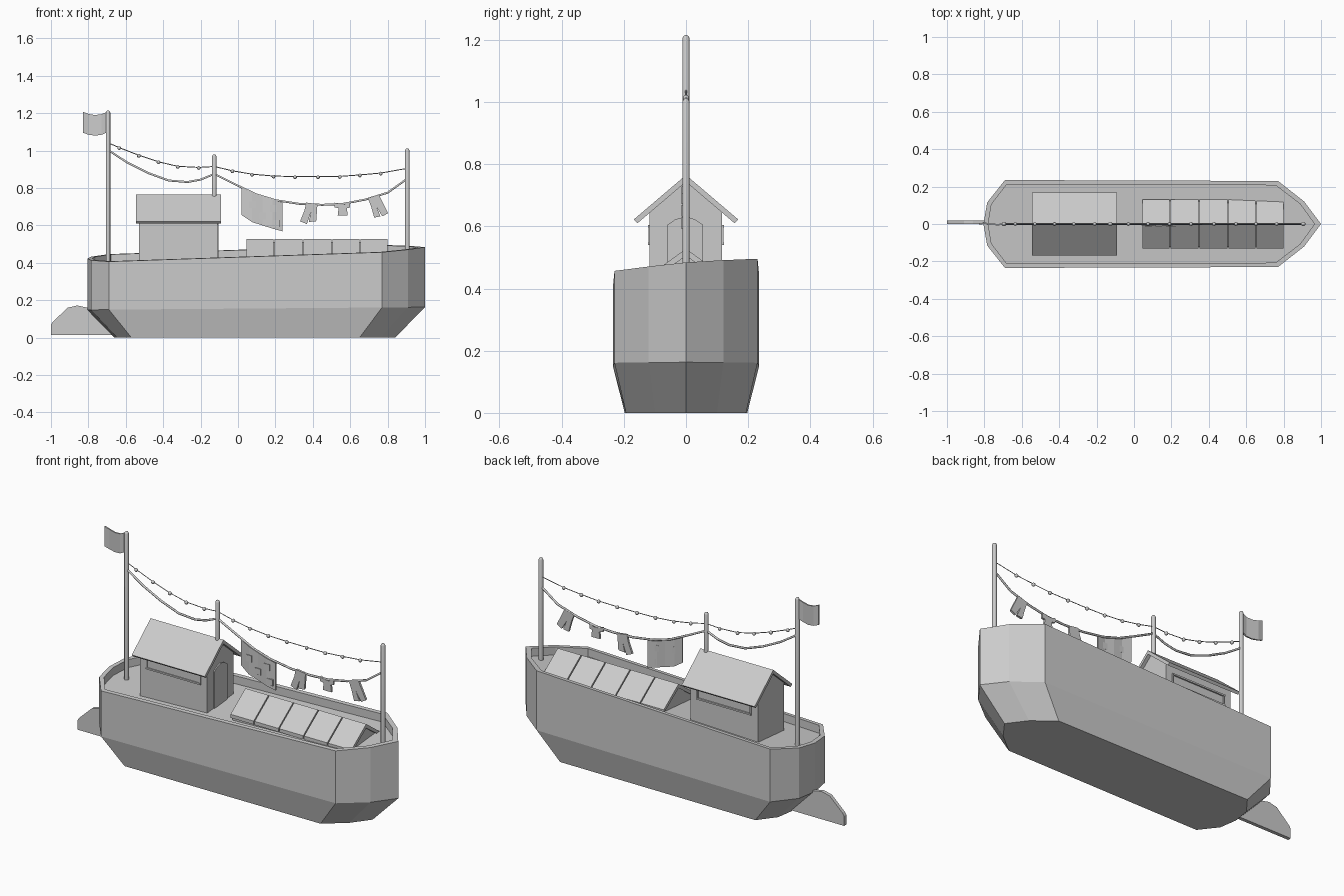
import bpy, bmesh, math
from mathutils import Vector

if "Cube" in bpy.data.objects:
    bpy.data.objects.remove(bpy.data.objects["Cube"])


def make(name, verts, faces):
    me = bpy.data.meshes.new(name)
    me.from_pydata(verts, [], faces)
    bm = bmesh.new()
    bm.from_mesh(me)
    bmesh.ops.recalc_face_normals(bm, faces=bm.faces)
    bm.to_mesh(me)
    bm.free()
    ob = bpy.data.objects.new(name, me)
    bpy.context.collection.objects.link(ob)
    return ob


def smooth(ob, angle=40):
    bpy.ops.object.select_all(action='DESELECT')
    bpy.context.view_layer.objects.active = ob
    ob.select_set(True)
    bpy.ops.object.shade_smooth_by_angle(angle=math.radians(angle))


def loft(name, rings):
    n = len(rings[0])
    verts = [p for r in rings for p in r]
    faces = [(k*n+i, k*n+(i+1) % n, (k+1)*n+(i+1) % n, (k+1)*n+i)
             for k in range(len(rings)-1) for i in range(n)]
    faces += [tuple(range(n)), tuple(range((len(rings)-1)*n, len(rings)*n))]
    return make(name, verts, faces)


def prism_y(name, prof, y0, y1):
    return loft(name, [[(x, y, z) for x, z in prof] for y in (y0, y1)])


def prism_x(name, prof, x0, x1):
    return loft(name, [[(x, y, z) for y, z in prof] for x in (x0, x1)])


def box(name, x0, x1, y0, y1, z0, z1):
    return prism_x(name, [(y0, z0), (y1, z0), (y1, z1), (y0, z1)], x0, x1)


def pole(name, x, z0, z1, r=0.012):
    prof = [(r, z0), (r, z1-r), (r*.7, z1-r*.3), (r*.2, z1)]
    ob = loft(name, [[(x+q*math.cos(a*math.pi/6), q*math.sin(a*math.pi/6), z)
                      for a in range(12)] for q, z in prof])
    smooth(ob)


def rope(name, pts, r, res):
    cu = bpy.data.curves.new(name, 'CURVE')
    cu.dimensions = '3D'
    cu.bevel_depth = r
    cu.bevel_resolution = res
    cu.use_fill_caps = True
    sp = cu.splines.new('POLY')
    sp.points.add(len(pts)-1)
    for p, (x, z) in zip(sp.points, pts):
        p.co = (x, 0, z, 1)
    ob = bpy.data.objects.new(name, cu)
    bpy.context.collection.objects.link(ob)


# hull with raised bulwark and sunken deck; the sheer rises to bow and rear side
def ring(half, zf):
    pts = half + [(x, -y) for x, y in reversed(half[1:-1])]
    return [(x, y, zf(x, y)) for x, y in pts]


def sheer(x, y):
    return 0.45 + 0.034*x + 0.085*y


outer = [(-.805, 0), (-.785, .115), (-.69, .235), (.77, .23), (.91, .12), (1, 0)]
inner = [(-.78, 0), (-.762, .105), (-.68, .212), (.757, .207), (.888, .107), (.965, 0)]
keel = [(-.66, 0), (-.645, .1), (-.57, .197), (.65, .193), (.765, .1), (.84, 0)]
loft("hull", [ring(keel, lambda x, y: 0),
              ring(outer, lambda x, y: .155 + .008*x),
              ring(outer, sheer), ring(inner, sheer),
              ring(inner, lambda x, y: sheer(x, y) - .045)])

# rudder
prism_y("rudder", [(-1, .015), (-.64, .015), (-.78, .155), (-.86, .172),
                   (-.91, .16), (-.99, .085), (-1, .07)], 0, .02)

# cabin walls, gable roof, door and side window frames
prism_x("cabin", [(-.117, .36), (.115, .36), (.115, .645), (0, .745), (-.117, .645)], -.53, -.11)
for s, side in ((1, "rear"), (-1, "front")):
    prism_x("roof_" + side, [(0, .765), (s*.168, .622), (s*.156, .61), (0, .743)], -.545, -.09)
    y = s*.116
    for i, z in enumerate((.54, .595)):
        box(f"window_rail_{side}_{i}", -.49, -.15, y-.007, y+.007, z, z+.009)
    for i, x in enumerate((-.49, -.158)):
        box(f"window_post_{side}_{i}", x, x+.008, y-.005, y+.005, z-.05, z)
prism_x("door", [(-.06, .38), (.055, .38), (.055, .605), (.03, .622), (-.002, .632),
                 (-.035, .622), (-.06, .605)], -.12, -.104)

# cargo hold: low base with five peaked cover panels
prism_x("hold_base", [(-.122, .38), (.122, .38), (.122, .425), (0, .512), (-.122, .425)], .05, .79)
cuts = [.043, .193, .347, .502, .652, .803]
for i in range(5):
    prism_x(f"hold_cover_{i}", [(0, .528), (.132, .432), (.132, .412), (0, .505),
                                (-.132, .412), (-.132, .432)], cuts[i]+.003, cuts[i+1]-.003)

# masts
pole("stern_mast", -.695, .37, 1.215)
pole("middle_mast", -.127, .70, .98)
pole("bow_mast", .905, .42, 1.012)

# clothes line and light string
rope("clothes_line", [(-.69, 1.0), (-.59, .935), (-.48, .88), (-.37, .84), (-.27, .832),
                      (-.2, .845), (-.127, .875), (0, .812), (.1, .765), (.2, .735), (.33, .715),
                      (.45, .71), (.56, .715), (.68, .738), (.8, .775), (.905, .85)], .006, 1)
lights = [(-.635, 1.016), (-.53, .975), (-.425, .94), (-.322, .916), (-.21, .91), (-.127, .915),
          (-.03, .892), (.075, .874), (.19, .864), (.305, .861), (.428, .861), (.545, .862),
          (.652, .87), (.763, .88)]
rope("light_string", [(-.69, 1.04)] + lights + [(.905, .905)], .0025, 0)
for i, (x, z) in enumerate(p for p in lights if p[0] != -.127):
    bm = bmesh.new()
    bmesh.ops.create_uvsphere(bm, u_segments=8, v_segments=6, radius=.01)
    bmesh.ops.translate(bm, verts=bm.verts, vec=Vector((x, 0, z-.003)))
    me = bpy.data.meshes.new(f"bulb_{i}")
    bm.to_mesh(me)
    bm.free()
    ob = bpy.data.objects.new(me.name, me)
    bpy.context.collection.objects.link(ob)
    smooth(ob, 60)


# wavy sheets: list of (x, top z, bottom z, y) columns
def sheet(name, cols, t):
    loft(name, [[(x, y-t, b), (x, y+t, b), (x, y+t, a), (x, y-t, a)] for x, a, b, y in cols])


sheet("flag", [(-.83, 1.208, 1.096, 0), (-.80, 1.196, 1.085, .004), (-.765, 1.19, 1.08, 0),
               (-.73, 1.194, 1.084, -.004), (-.70, 1.208, 1.098, 0)], .004)
sheet("blanket", [(.02, .80, .655, 0), (.075, .775, .618, -.007), (.13, .755, .60, -.004),
                  (.185, .738, .583, -.008), (.238, .722, .568, 0)], .004)
for i, (x, z) in enumerate([(.06, .71), (.115, .65), (.17, .69), (.19, .61)]):
    box(f"blanket_patch_{i}", x, x+.035, -.014, -.002, z-.018, z+.018)

# hanging clothes
prism_y("trousers_left", [(.365, .722), (.425, .714), (.418, .622), (.378, .618), (.39, .672),
                          (.368, .607), (.332, .622), (.355, .68)], -.006, .006)
prism_y("shirt", [(.515, .722), (.545, .712), (.57, .712), (.6, .725), (.598, .695), (.582, .692),
                  (.587, .652), (.533, .652), (.538, .692), (.515, .697)], -.006, .006)
prism_y("trousers_right", [(.695, .745), (.755, .762), (.775, .72), (.802, .665), (.772, .648),
                           (.74, .70), (.762, .648), (.728, .642), (.712, .70)], -.006, .006)
